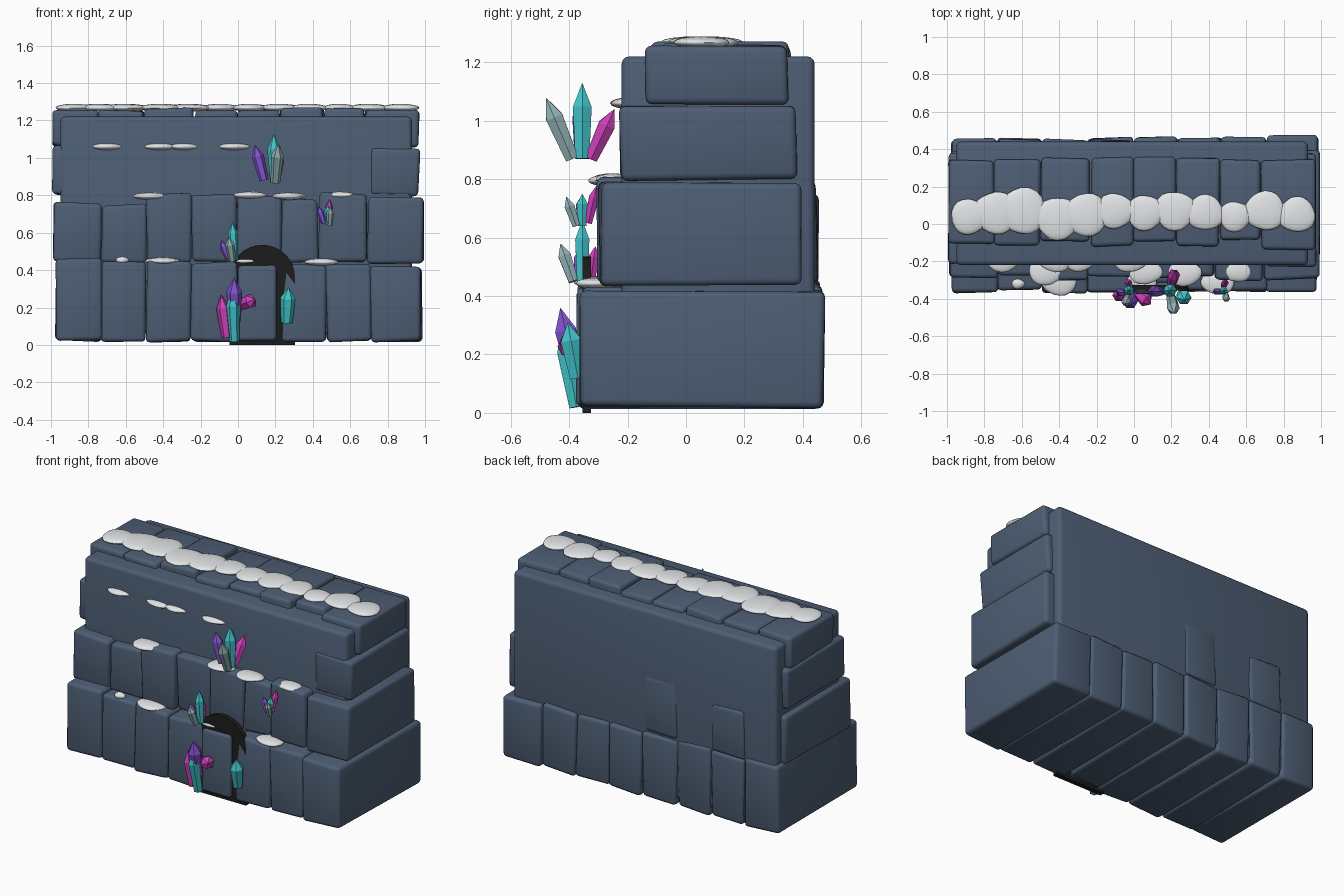
import bpy, bmesh, math, random
from mathutils import Vector, Matrix

random.seed(4)


def material(name, rgb):
    m = bpy.data.materials.new(name)
    m.diffuse_color = (*rgb, 1)
    return m


STONE = material("slate_stone", (0.075, 0.112, 0.175))
SNOW = material("snow", (0.77, 0.78, 0.80))
DARK = material("doorway_black", (0.012, 0.012, 0.012))
TEAL = material("teal_crystal", (0.055, 0.56, 0.60))
PURPLE = material("purple_crystal", (0.22, 0.085, 0.62))
PINK = material("magenta_crystal", (0.62, 0.05, 0.50))
PALE = material("pale_crystal", (0.30, 0.46, 0.48))


def add_object(name, bm, mat, smooth=None):
    me = bpy.data.meshes.new(name)
    bmesh.ops.recalc_face_normals(bm, faces=bm.faces)
    bm.to_mesh(me)
    bm.free()
    ob = bpy.data.objects.new(name, me)
    bpy.context.collection.objects.link(ob)
    me.materials.append(mat)
    if smooth is not None:
        bpy.ops.object.select_all(action='DESELECT')
        ob.select_set(True)
        bpy.context.view_layer.objects.active = ob
        bpy.ops.object.shade_smooth_by_angle(angle=math.radians(smooth))
    return ob


def block(name, x, y, z, bevel=0.022, wobble=0.008):
    """Rounded stone between the given (min, max) ranges, slightly uneven."""
    bm = bmesh.new()
    bmesh.ops.create_cube(bm, size=1)
    for v in bm.verts:
        for i, (lo, hi) in enumerate((x, y, z)):
            v.co[i] = (lo if v.co[i] < 0 else hi) + random.uniform(-wobble, wobble)
    bmesh.ops.bevel(bm, geom=bm.edges[:], offset=bevel, segments=3,
                    profile=0.5, affect='EDGES')
    return add_object(name, bm, STONE, 40)


# Solid wall core
block("wall_core", (-0.95, 0.93), (-0.22, 0.44), (0.06, 1.22), 0.025, 0)

# Courses of stones: x edges, front y, back y, bottom z, list of top z
courses = [
    ("base_stone", [-0.98, -0.73, -0.49, -0.25, 0.0, 0.23, 0.47, 0.71, 0.985],
     [-0.365, -0.355, -0.37, -0.36, -0.32, -0.36, -0.36, -0.365],
     [0.455, 0.46, 0.45, 0.46, 0.465, 0.455, 0.46, 0.47], 0.02,
     [0.465, 0.45, 0.45, 0.44, 0.43, 0.43, 0.43, 0.42]),
    ("middle_stone", [-0.985, -0.73, -0.49, -0.25, -0.01, 0.23, 0.43, 0.69, 0.99],
     [-0.285, -0.275, -0.295, -0.28, -0.29, -0.28, -0.30, -0.295],
     [0.39, 0.448, 0.39, 0.447, 0.39, 0.39, 0.39, 0.39], 0.44,
     [0.76, 0.75, 0.81, 0.80, 0.80, 0.78, 0.81, 0.785]),
    ("upper_stone", [-0.99, -0.72, 0.0, 0.70, 0.97],
     [-0.215, -0.2, -0.2, -0.225], [0.375] * 4, 0.80,
     [1.06, 1.05, 1.05, 1.055]),
    ("cap_stone", [-0.99, -0.745, -0.5, -0.23, 0.0, 0.23, 0.46, 0.68, 0.97],
     [-0.10, -0.11, -0.09, -0.12, -0.09, -0.12, -0.09, -0.135],
     [0.34, 0.34, 0.35, 0.355, 0.36, 0.345, 0.34, 0.345], 1.06,
     [1.25, 1.25, 1.265, 1.255, 1.255, 1.265, 1.26, 1.255]),
]
for name, xs, fronts, backs, bottom, tops in courses:
    for i, (f, b, t) in enumerate(zip(fronts, backs, tops)):
        block(f"{name}_{i + 1}", (xs[i] + 0.002, xs[i + 1] - 0.002),
              (f, b), (bottom, t))

# Loose stone half blocking the doorway
block("door_stone", (0.0, 0.205), (-0.375, -0.30), (0.02, 0.425), 0.02, 0.004)

# Dark arched doorway, a thin extruded profile
bm = bmesh.new()
cx, half, spring = 0.13, 0.175, 0.36
pts = [(cx - half, 0.0), (cx + half, 0.0)]
pts += [(cx + half * math.cos(a), spring + half * math.sin(a))
        for a in (math.pi * k / 16 for k in range(17))]
face = bm.faces.new([bm.verts.new((px, -0.355, pz)) for px, pz in pts])
ext = bmesh.ops.extrude_face_region(bm, geom=[face])
bmesh.ops.translate(bm, vec=(0, 0.03, 0),
                    verts=[g for g in ext["geom"] if isinstance(g, bmesh.types.BMVert)])
add_object("arched_doorway", bm, DARK)


def snow(name, x, y, z, rx, ry, rz):
    """Flattened mound with an uneven outline."""
    bm = bmesh.new()
    bmesh.ops.create_icosphere(bm, subdivisions=3, radius=1)
    phase = random.uniform(0, 6)
    for v in bm.verts:
        a = math.atan2(v.co.y, v.co.x)
        k = 1 + 0.05 * math.sin(3 * a + phase) + random.uniform(-0.015, 0.015)
        v.co = Vector((x + v.co.x * rx * k, y + v.co.y * ry * k, z + v.co.z * rz))
    add_object(name, bm, SNOW, 50)


# Snow along the top of the wall
ridge = [(-0.88, 0.04, 0.10), (-0.74, 0.06, 0.12), (-0.60, 0.07, 0.13),
         (-0.41, 0.03, 0.12), (-0.26, 0.05, 0.12), (-0.10, 0.07, 0.10),
         (0.06, 0.06, 0.10), (0.22, 0.07, 0.11), (0.38, 0.06, 0.10),
         (0.54, 0.04, 0.085), (0.70, 0.07, 0.11), (0.87, 0.05, 0.10)]
for i, (x, y, r) in enumerate(ridge):
    snow(f"ridge_snow_{i + 1}", x, y, 1.268, r, r * 0.95, 0.021)

# Snow patches on the ledges
ledges = [(-0.70, -0.19, 1.06, 0.09), (-0.42, -0.19, 1.06, 0.09),
          (-0.29, -0.19, 1.06, 0.085), (-0.02, -0.19, 1.06, 0.09),
          (-0.47, -0.255, 0.795, 0.095), (0.06, -0.255, 0.80, 0.09),
          (0.27, -0.265, 0.795, 0.09), (0.55, -0.25, 0.80, 0.08),
          (-0.62, -0.32, 0.452, 0.035), (-0.40, -0.31, 0.448, 0.095),
          (0.04, -0.305, 0.448, 0.08), (0.45, -0.31, 0.443, 0.09)]
for i, (x, y, z, r) in enumerate(ledges):
    snow(f"ledge_snow_{i + 1}", x, y, z, r, r * 0.75, 0.02)


def crystal(name, mat, base, tip, r):
    """Six-sided shard from base to tip with a pointed end."""
    base, tip = Vector(base), Vector(tip)
    axis = tip - base
    rot = Vector((0, 0, 1)).rotation_difference(axis).to_matrix()
    bm = bmesh.new()
    rings = [[bm.verts.new(base + rot @ Vector((r * s * math.cos(k * math.pi / 3),
                                                r * s * math.sin(k * math.pi / 3),
                                                axis.length * t)))
              for k in range(6)] for s, t in ((0.75, 0), (1, 0.68))]
    top = bm.verts.new(tip)
    bm.faces.new(rings[0])
    for k in range(6):
        n = (k + 1) % 6
        bm.faces.new((rings[0][k], rings[0][n], rings[1][n], rings[1][k]))
        bm.faces.new((rings[1][k], rings[1][n], top))
    add_object(name, bm, mat)


# Crystal clusters: material, base, tip, radius
crystals = [
    # upper cluster
    (TEAL, (0.20, -0.355, 0.87), (0.19, -0.355, 1.13), 0.037),
    (PALE, (0.20, -0.39, 0.87), (0.215, -0.48, 1.08), 0.034),
    (PURPLE, (0.14, -0.36, 0.88), (0.09, -0.36, 1.07), 0.033),
    (PINK, (0.20, -0.325, 0.87), (0.22, -0.245, 1.04), 0.033),
    # right cluster
    (TEAL, (0.48, -0.355, 0.64), (0.48, -0.355, 0.75), 0.022),
    (PALE, (0.49, -0.375, 0.64), (0.495, -0.41, 0.74), 0.02),
    (PURPLE, (0.46, -0.36, 0.65), (0.43, -0.36, 0.74), 0.019),
    (PINK, (0.48, -0.335, 0.65), (0.49, -0.305, 0.78), 0.02),
    # cluster above the door
    (TEAL, (-0.02, -0.355, 0.45), (-0.03, -0.355, 0.66), 0.028),
    (PALE, (-0.03, -0.385, 0.45), (-0.05, -0.43, 0.58), 0.025),
    (PURPLE, (-0.05, -0.365, 0.46), (-0.09, -0.365, 0.56), 0.022),
    (PINK, (-0.03, -0.325, 0.46), (-0.03, -0.31, 0.57), 0.022),
    # lower cluster beside the door
    (PURPLE, (-0.02, -0.375, 0.12), (-0.02, -0.43, 0.36), 0.042),
    (PINK, (-0.06, -0.37, 0.04), (-0.09, -0.385, 0.27), 0.036),
    (TEAL, (-0.02, -0.375, 0.02), (-0.03, -0.425, 0.30), 0.037),
    (PINK, (0.02, -0.365, 0.215), (0.09, -0.43, 0.245), 0.04),
    (TEAL, (0.26, -0.37, 0.12), (0.27, -0.405, 0.31), 0.041),
]
for i, (mat, base, tip, r) in enumerate(crystals):
    crystal(f"crystal_{i + 1}", mat, base, tip, r)
